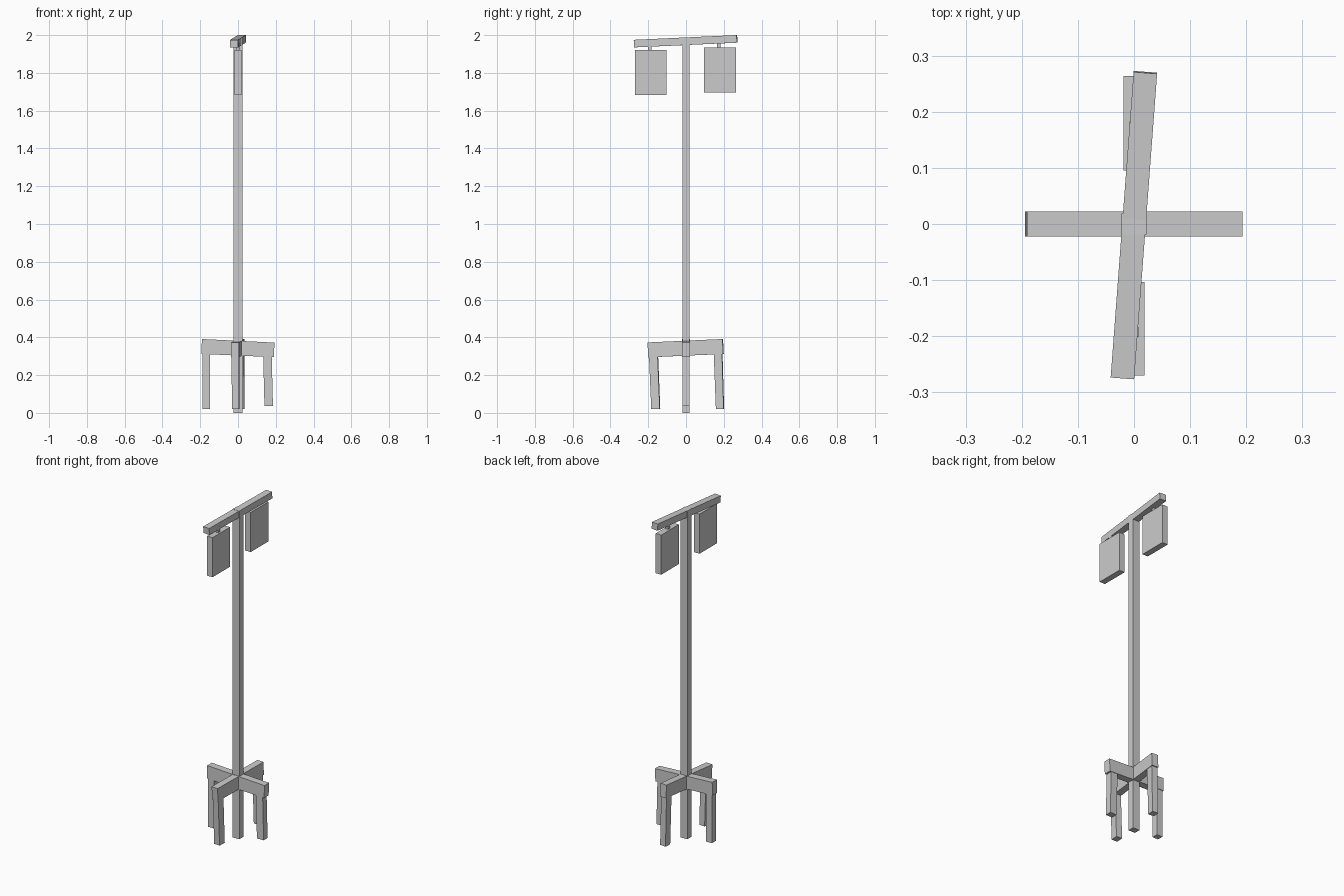
import bpy, bmesh
from math import radians
from mathutils import Matrix

if "Cube" in bpy.data.objects:
    bpy.data.objects.remove(bpy.data.objects["Cube"])

SKEW = -4.3  # slight twist of the crooked timbers, degrees


def plank(name, profile, width, along, twist=0.0):
    """Extrude a side profile (distance, z) symmetrically to the given width."""
    bm = bmesh.new()
    rings = []
    for s in (-width / 2, width / 2):
        rings.append([bm.verts.new((s, d, z) if along == 'y' else (d, s, z))
                      for d, z in profile])
    a, b = rings
    n = len(profile)
    bm.faces.new(a)
    bm.faces.new(b[::-1])
    for i in range(n):
        j = (i + 1) % n
        bm.faces.new((a[i], b[i], b[j], a[j]))
    bm.transform(Matrix.Rotation(radians(twist), 4, 'Z'))
    bmesh.ops.recalc_face_normals(bm, faces=bm.faces)
    mesh = bpy.data.meshes.new(name)
    bm.to_mesh(mesh)
    bm.free()
    ob = bpy.data.objects.new(name, mesh)
    bpy.context.collection.objects.link(ob)
    return ob


def rect(d0, d1, z0, z1):
    return [(d0, z0), (d1, z0), (d1, z1), (d0, z1)]


# Central post
plank("post", rect(-0.019, 0.019, 0, 1.988), 0.045, 'y')

# Tilted top beam
plank("top_beam", [(-0.274, 1.935), (0.272, 1.96), (0.270, 2.0), (-0.276, 1.975)],
      0.042, 'y', SKEW)

# Hanging boards with their short hangers
for side, y0, y1, z0, z1 in (("front", -0.270, -0.103, 1.682, 1.922),
                             ("back", 0.095, 0.264, 1.695, 1.935)):
    plank(side + "_board", rect(y0, y1, z0, z1), 0.037, 'y')
    yc = (y0 + y1) / 2 - 0.006
    plank(side + "_hanger", rect(yc - 0.009, yc + 0.009, z1 - 0.01, z1 + 0.035), 0.016, 'y')

# Crossed base braces
plank("side_brace", [(-0.194, 0.312), (0.190, 0.295), (0.193, 0.372), (-0.191, 0.391)],
      0.044, 'x')
plank("long_brace", [(-0.199, 0.294), (0.199, 0.312), (0.195, 0.391), (-0.203, 0.373)],
      0.042, 'y', SKEW)

# Four slightly leaning legs
plank("left_leg", [(-0.187, 0.02), (-0.149, 0.02), (-0.149, 0.33), (-0.187, 0.33)], 0.038, 'x')
plank("right_leg", [(0.140, 0.037), (0.185, 0.037), (0.178, 0.32), (0.133, 0.32)], 0.038, 'x')
plank("front_leg", [(-0.183, 0.02), (-0.138, 0.02), (-0.150, 0.32), (-0.196, 0.32)],
      0.038, 'y', SKEW)
plank("back_leg", [(0.160, 0.02), (0.201, 0.02), (0.192, 0.33), (0.148, 0.33)],
      0.038, 'y', SKEW)
